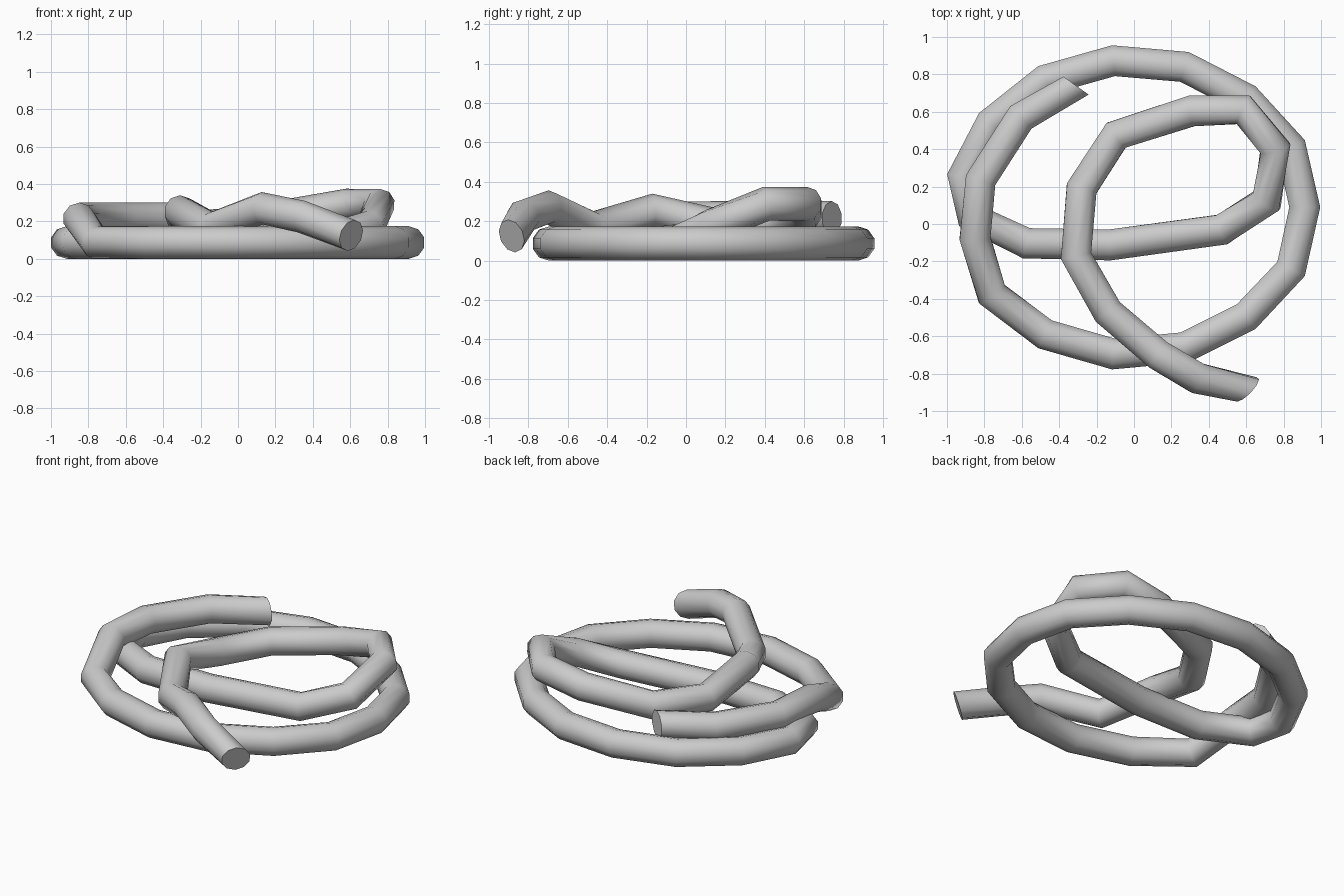
import bpy, bmesh, math
from mathutils import Vector

if "Cube" in bpy.data.objects:
    bpy.data.objects.remove(bpy.data.objects["Cube"])

R, SIDES = 0.087, 10

# Centre line of the coiled rope, from the resting end round to the loose end
PATH = [
    (-0.31, 0.74, 0.215), (-0.605, 0.57, 0.215), (-0.82, 0.235, 0.215),
    (-0.85, -0.075, 0.215), (-0.76, -0.375, 0.087), (-0.475, -0.59, 0.087),
    (-0.11, -0.695, 0.087), (0.27, -0.66, 0.087), (0.60, -0.495, 0.087),
    (0.84, -0.24, 0.087), (0.913, 0.09, 0.087), (0.84, 0.41, 0.087),
    (0.60, 0.67, 0.087), (0.27, 0.84, 0.087), (-0.11, 0.873, 0.087),
    (-0.475, 0.77, 0.087), (-0.765, 0.54, 0.087), (-0.917, 0.255, 0.087),
    (-0.87, 0.04, 0.087), (-0.575, -0.103, 0.087), (-0.13, -0.112, 0.09),
    (0.47, -0.03, 0.10), (0.71, 0.125, 0.175), (0.755, 0.405, 0.288),
    (0.585, 0.61, 0.288), (0.31, 0.605, 0.24), (-0.095, 0.475, 0.18),
    (-0.28, 0.19, 0.17), (-0.31, -0.17, 0.253), (-0.14, -0.47, 0.165),
    (0.13, -0.70, 0.27), (0.34, -0.825, 0.225), (0.605, -0.885, 0.125),
]
START_DIR = Vector((-0.58, -0.81, 0)).normalized()
END_DIR = Vector((0.7, -0.68, -0.3)).normalized()


def sweep(name, path, start_dir, end_dir):
    """Sweep a round section along the path, keeping its top upright."""
    pts = [Vector(p) for p in path]
    bm = bmesh.new()
    rings = []
    for i, p in enumerate(pts):
        if i == 0:
            t = start_dir
        elif i == len(pts) - 1:
            t = end_dir
        else:
            t = ((p - pts[i - 1]).normalized() + (pts[i + 1] - p).normalized()).normalized()
        side = t.cross(Vector((0, 0, 1))).normalized()
        up = side.cross(t)
        ring = []
        for k in range(SIDES):
            a = 2 * math.pi * k / SIDES
            ring.append(bm.verts.new(p + R * (math.cos(a) * up + math.sin(a) * side)))
        rings.append(ring)
    for a, b in zip(rings, rings[1:]):
        for k in range(SIDES):
            n = (k + 1) % SIDES
            bm.faces.new((a[k], a[n], b[n], b[k]))
    bm.faces.new(rings[0])
    bm.faces.new(rings[-1])
    bmesh.ops.recalc_face_normals(bm, faces=bm.faces)
    me = bpy.data.meshes.new(name)
    bm.to_mesh(me)
    bm.free()
    ob = bpy.data.objects.new(name, me)
    bpy.context.collection.objects.link(ob)
    return ob


# Rope with flat cut ends, shaded smooth around its section
rope = sweep("coiled_rope", PATH, START_DIR, END_DIR)
bpy.context.view_layer.objects.active = rope
rope.select_set(True)
bpy.ops.object.shade_smooth_by_angle(angle=math.radians(50))
